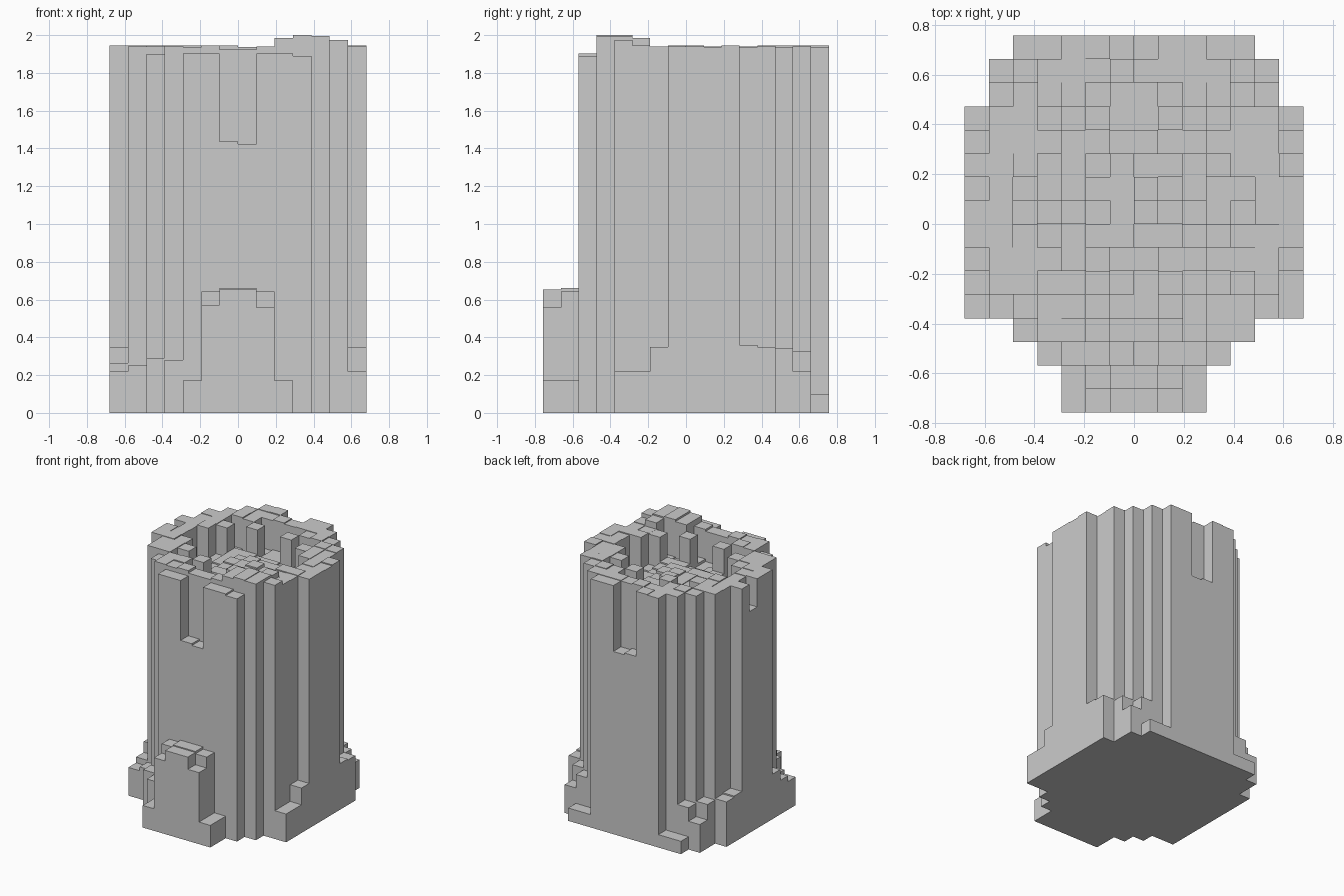
import bpy, bmesh, random

if "Cube" in bpy.data.objects:
    bpy.data.objects.remove(bpy.data.objects["Cube"])

random.seed(4)
DX, DY, Y0 = 0.0971, 0.0946, -0.757   # cell size and front edge
H, part = {}, {}                      # cell -> height, cell -> part name


def fill(name, i0, i1, j0, j1, z, jitter=0.0):
    """Set columns i0..i1-1, rows j0..j1-1 to height z."""
    for i in range(i0, i1):
        for j in range(j0, j1):
            H[i, j] = z + random.choice((-1, 0, 1)) * jitter
            part[i, j] = name


# stepped footing: (row start, row end, half width, height)
for j0, j1, w, z in ((2, 3, 4, .28), (3, 4, 5, .29), (4, 6, 7, .22), (6, 7, 7, .35),
                     (7, 11, 7, .35), (11, 12, 7, .36), (12, 13, 7, .35),
                     (13, 14, 6, .34), (14, 15, 6, .22), (15, 16, 5, .10)):
    fill("footing", -w, w, j0, j1, z)
fill("footing", -6, -5, 4, 5, .25)
fill("footing", -7, -6, 5, 6, .265)
fill("footing", -5, 5, 14, 15, .325)

# round tower shaft: (row, left, right)
for j, a, b in ((2, -3, 4), (3, -4, 5), (4, -5, 6), (5, -6, 6), (6, -6, 6), (7, -7, 7),
                (8, -7, 7), (9, -7, 7), (10, -7, 7), (11, -6, 6), (12, -6, 6),
                (13, -5, 5), (14, -4, 4), (15, -3, 3)):
    fill("tower", a, b, j, j + 1, 1.94, .004)

# lower outer lip, raised corner and wall slots
fill("tower", -3, 3, 2, 3, 1.903)
fill("tower", 3, 4, 2, 3, 1.89)
fill("tower", -5, -4, 4, 5, 1.90)
fill("tower", -1, 1, 3, 4, 1.925)
for i, z in ((2, 1.985), (3, 2.0), (4, 1.995), (5, 1.975)):
    fill("tower", i, i + 1, 4 if i == 5 else 3, 5, z)
fill("tower", 3, 5, 5, 6, 1.985)
for j in (2, 15):
    fill("tower", -1, 0, j, j + 1, 1.437)
    fill("tower", 0, 1, j, j + 1, 1.423)
fill("tower", -7, -6, 9, 10, 1.725)

# sunken roof, rising slightly to the middle
for w, j0, j1, z in ((2, 4, 14, 1.70), (4, 5, 13, 1.70), (5, 8, 10, 1.70),
                     (3, 6, 12, 1.735), (2, 7, 11, 1.765), (1, 8, 10, 1.79)):
    fill("roof", -w, w, j0, j1, z, .01)

# inner posts, mirrored both ways
for i, j in ((1, 12), (3, 11)):
    for a in (i, -1 - i):
        for b in (j, 17 - j):
            fill("inner_post", a, a + 1, b, b + 1, 1.935)

# entrance porch
fill("porch", -3, 3, 0, 2, .172)
for s, z in ((-2, .57), (1, .557)):
    fill("porch", s, s + 1, 0, 1, z)
    fill("porch", s, s + 1, 1, 2, .642)
fill("porch", -1, 1, 0, 1, .652)
fill("porch", -1, 1, 1, 2, .66)

# turn every part into tops, exposed walls and bottoms
for name in sorted(set(part.values())):
    bm = bmesh.new()

    def quad(*pts):
        bm.faces.new([bm.verts.new(p) for p in pts])

    for (i, j), n in part.items():
        if n != name:
            continue
        x0, x1 = i * DX, (i + 1) * DX
        y0, y1 = Y0 + j * DY, Y0 + (j + 1) * DY
        h = H[i, j]
        quad((x0, y0, h), (x1, y0, h), (x1, y1, h), (x0, y1, h))
        quad((x0, y1, 0), (x1, y1, 0), (x1, y0, 0), (x0, y0, 0))
        for di, dj, a, b in ((0, -1, (x0, y0), (x1, y0)), (1, 0, (x1, y0), (x1, y1)),
                             (0, 1, (x1, y1), (x0, y1)), (-1, 0, (x0, y1), (x0, y0))):
            low = H.get((i + di, j + dj), 0.0)
            if low < h - 1e-5:
                quad((*a, low), (*b, low), (*b, h), (*a, h))
    bmesh.ops.remove_doubles(bm, verts=bm.verts, dist=1e-5)
    bmesh.ops.dissolve_limit(bm, angle_limit=0.01, verts=bm.verts, edges=bm.edges)
    me = bpy.data.meshes.new(name)
    bm.to_mesh(me)
    bm.free()
    bpy.context.collection.objects.link(bpy.data.objects.new(name, me))
